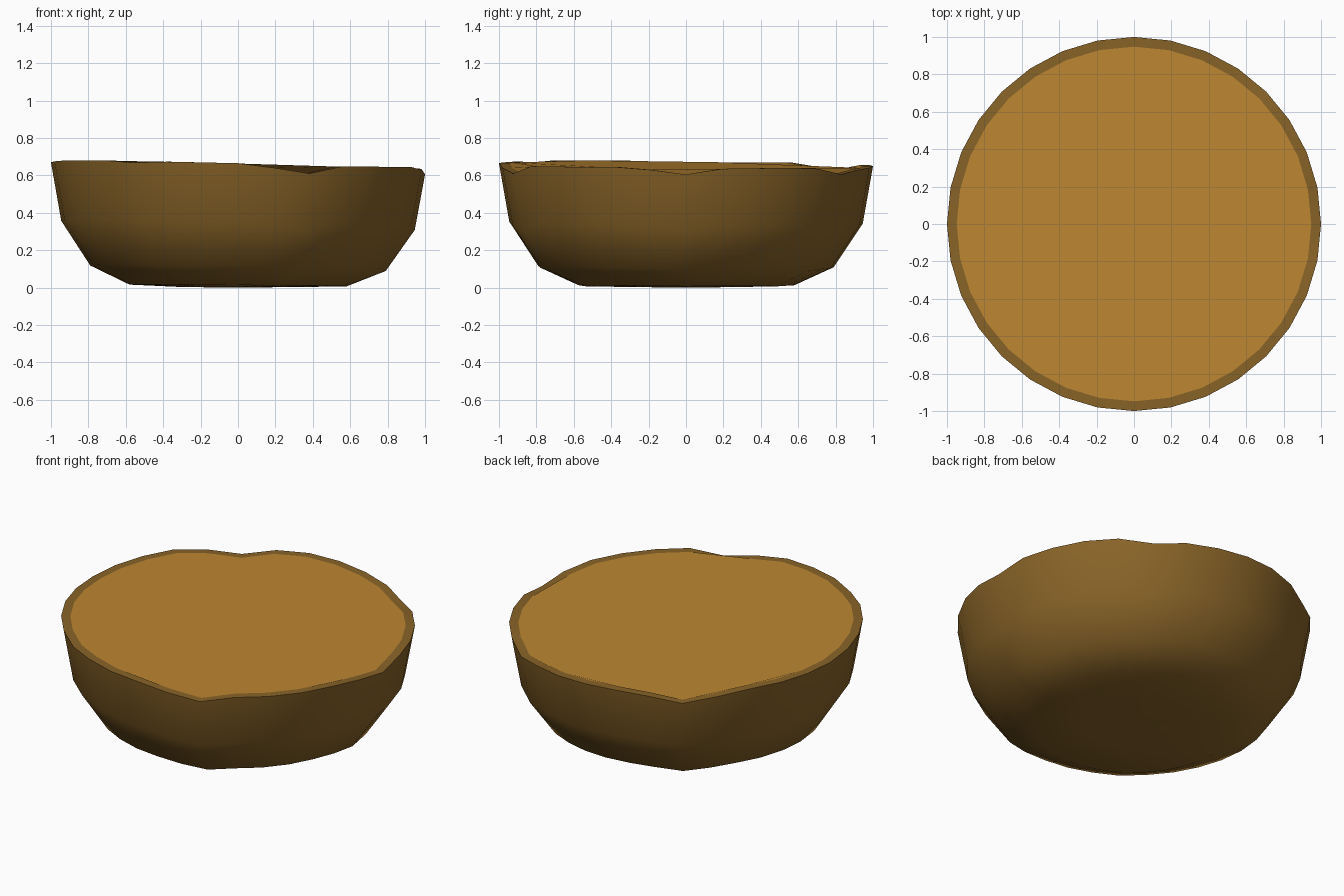
import bpy, bmesh
from math import sin, cos, pi, radians

if "Cube" in bpy.data.objects:
    bpy.data.objects.remove(bpy.data.objects["Cube"])

SIDES = 32

# Wavy rim height: (side index, z), with four soft notches
RIM = [(0, .605), (1, .635), (3, .64), (4, .635), (5, .605), (6, .63), (8, .65),
       (9, .655), (10, .645), (11, .61), (12, .645), (13, .67), (16, .67),
       (18, .68), (20, .68), (21, .668), (22, .673), (24, .665), (25, .64),
       (26, .61), (27, .647), (30, .645), (31, .63), (32, .605)]


def rim_z(i):
    for (a, za), (b, zb) in zip(RIM, RIM[1:]):
        if a <= i <= b:
            return za + (zb - za) * (i - a) / (b - a)


def ring(bm, radius, height, sway):
    """Ring of vertices that follows the rim waves by the given amount."""
    return [bm.verts.new((radius * cos(2 * pi * i / SIDES),
                          radius * sin(2 * pi * i / SIDES),
                          height + sway * (rim_z(i) - .67)))
            for i in range(SIDES)]


def bridge(bm, low, high):
    for i in range(SIDES):
        j = (i + 1) % SIDES
        bm.faces.new((low[i], low[j], high[j], high[i]))


def finish(bm, name, color):
    mesh = bpy.data.meshes.new(name)
    bm.to_mesh(mesh)
    bm.free()
    obj = bpy.data.objects.new(name, mesh)
    bpy.context.collection.objects.link(obj)
    mat = bpy.data.materials.new(name + "_color")
    mat.diffuse_color = color
    mat.use_nodes = True
    mat.node_tree.nodes["Principled BSDF"].inputs["Base Color"].default_value = mat.diffuse_color
    mesh.materials.append(mat)
    bpy.ops.object.select_all(action='DESELECT')
    obj.select_set(True)
    bpy.context.view_layer.objects.active = obj
    bpy.ops.object.shade_smooth_by_angle(angle=radians(50))
    return obj


# Rounded outer shell with a narrow rim: (radius, height, wave amount)
PROFILE = [(.30, .003, 0), (.58, .016, .15), (.79, .118, .45),
           (.945, .357, .75), (1, .67, 1), (.948, .67, 1)]
bm = bmesh.new()
rings = [ring(bm, *p) for p in PROFILE]
for low, high in zip(rings, rings[1:]):
    bridge(bm, low, high)
center = bm.verts.new((0, 0, 0))
for i in range(SIDES):
    bm.faces.new((center, rings[0][(i + 1) % SIDES], rings[0][i]))
finish(bm, "bowl_shell", (.25, .127, .021, 1))

# Lighter surface closing the top inside the rim
bm = bmesh.new()
bm.faces.new(ring(bm, .948, .67, 1))
finish(bm, "cut_surface", (.51, .24, .032, 1))
